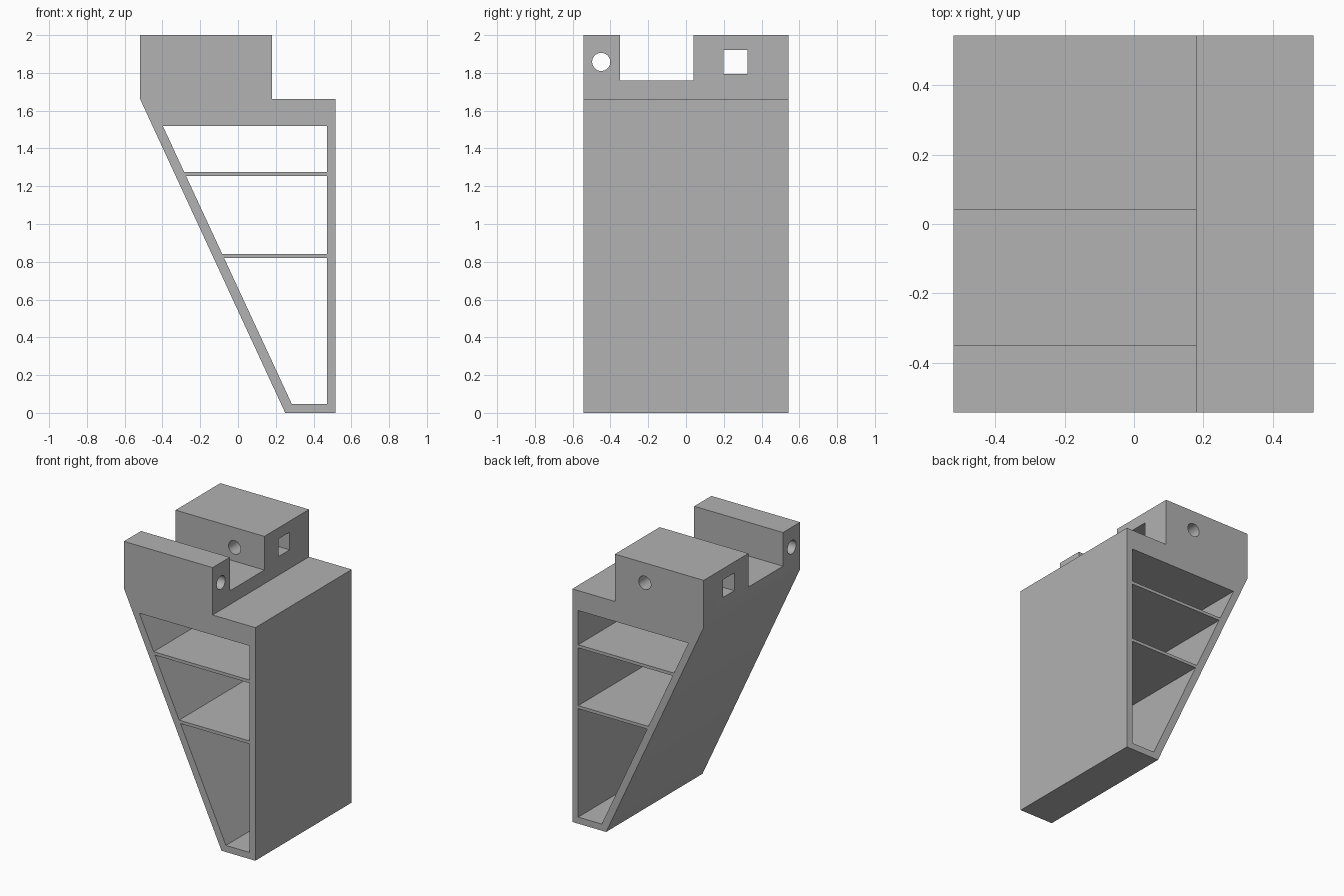
import bpy
from math import pi

cube = bpy.data.objects.get("Cube")
if cube:
    bpy.data.objects.remove(cube, do_unlink=True)

# Single grey finish
grey = bpy.data.materials.new("plain_grey")
grey.use_nodes = True
colour = (0.445, 0.445, 0.445, 1)
grey.diffuse_color = colour
grey.node_tree.nodes["Principled BSDF"].inputs["Base Color"].default_value = colour

HALF_X, HALF_Y = 0.52, 0.543
BLOCK_X = 0.18       # left end of the raised block
WALL_X = 0.47        # inner face of the upright wall
HOLE_Z = 1.858
HOLE_R = 0.048


def prism(name, profile, y0, y1):
    """Extrude an (x, z) outline along y."""
    n = len(profile)
    verts = [(x, y, z) for y in (y0, y1) for x, z in profile]
    faces = [tuple(range(n)), tuple(reversed(range(n, 2 * n)))]
    faces += [(i, i + n, (i + 1) % n + n, (i + 1) % n) for i in range(n)]
    mesh = bpy.data.meshes.new(name)
    mesh.from_pydata(verts, [], faces)
    mesh.materials.append(grey)
    obj = bpy.data.objects.new(name, mesh)
    bpy.context.collection.objects.link(obj)
    return obj


def box(name, x0, x1, y0, y1, z0, z1):
    return prism(name, [(x0, z0), (x1, z0), (x1, z1), (x0, z1)], y0, y1)


def rod(name, location, rotation, length):
    bpy.ops.mesh.primitive_cylinder_add(vertices=32, radius=HOLE_R, depth=length,
                                        location=location, rotation=rotation)
    obj = bpy.context.object
    obj.name = name
    obj.data.materials.append(grey)
    return obj


def cut(target, cutter):
    """Subtract the cutter for good, then discard it."""
    mod = target.modifiers.new("cut", "BOOLEAN")
    mod.operation = "DIFFERENCE"
    mod.solver = "EXACT"
    mod.object = cutter
    bpy.context.view_layer.objects.active = target
    bpy.ops.object.modifier_apply(modifier=mod.name)
    bpy.data.objects.remove(cutter, do_unlink=True)


def slope_x(z):
    """Inner face of the sloping wall at height z."""
    return 0.285 - 0.464 * (z - 0.047)


# Tapered body with the raised block on top
body = prism("shelf_bracket_body", [
    (0.25, 0), (HALF_X - 0.003, 0), (HALF_X - 0.003, 1.662), (BLOCK_X, 1.662),
    (BLOCK_X, 2), (-HALF_X, 2), (-HALF_X, 1.665)], -HALF_Y, HALF_Y)

# Three open compartments, leaving two thin shelves between them
for low, high in ((0.047, 0.82), (0.842, 1.254), (1.276, 1.52)):
    cut(body, prism("compartment", [(slope_x(low), low), (WALL_X, low),
                                    (WALL_X, high), (slope_x(high), high)], -1, 1))

# Channel across the raised block
cut(body, box("channel", -1, 1, -0.35, 0.04, 1.76, 2.5))

# Square and round holes running side to side
cut(body, box("square_hole", -1, 1, 0.199, 0.325, 1.795, 1.921))
cut(body, rod("side_hole", (0, -0.449, HOLE_Z), (0, pi / 2, 0), 2))

# Round hole front to back through the rear block only
cut(body, rod("rear_hole", (-0.055, 0.35, HOLE_Z), (pi / 2, 0, 0), 0.8))

# Smooth hole walls, crisp edges elsewhere
bpy.ops.object.select_all(action="DESELECT")
body.select_set(True)
bpy.context.view_layer.objects.active = body
bpy.ops.object.shade_smooth_by_angle(angle=pi / 6)
